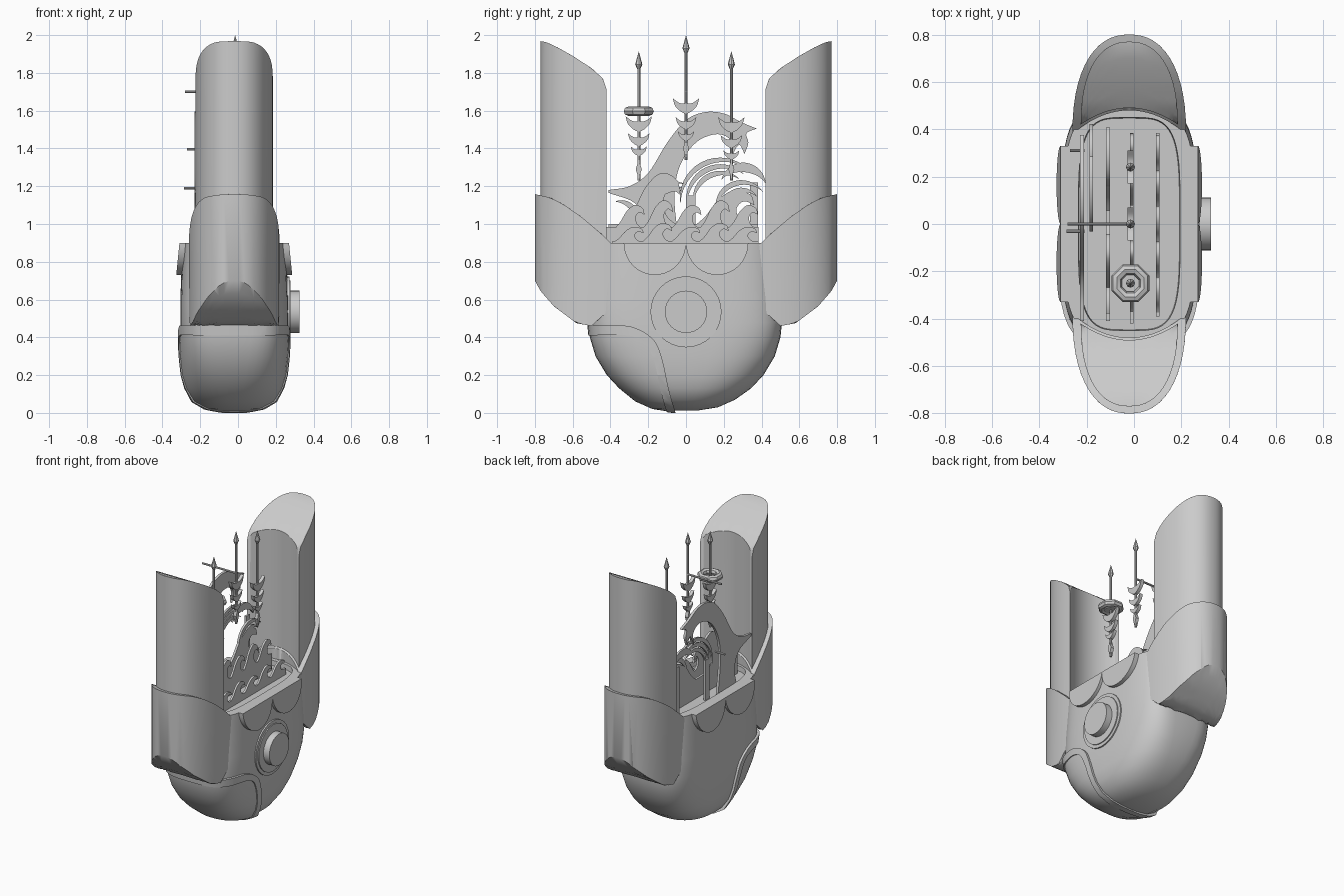
import bpy, bmesh, math
from mathutils import Vector

if "Cube" in bpy.data.objects:
    bpy.data.objects.remove(bpy.data.objects["Cube"])

CX = -0.02  # body centre line in x


def finish(name, bm):
    bmesh.ops.remove_doubles(bm, verts=bm.verts, dist=1e-4)
    bmesh.ops.recalc_face_normals(bm, faces=bm.faces)
    me = bpy.data.meshes.new(name)
    bm.to_mesh(me)
    bm.free()
    ob = bpy.data.objects.new(name, me)
    bpy.context.collection.objects.link(ob)
    return ob


def smooth(pts, n=5):
    """Open Catmull-Rom path through 2D points."""
    P = [Vector(p) for p in pts]
    P = [2 * P[0] - P[1]] + P + [2 * P[-1] - P[-2]]
    out = []
    for i in range(1, len(P) - 2):
        a, b, c, d = P[i - 1:i + 3]
        for k in range(n):
            t = k / n
            out.append(0.5 * (2 * b + (c - a) * t + (2 * a - 5 * b + 4 * c - d) * t * t
                              + (3 * b - a - 3 * c + d) * t ** 3))
    return out + [P[-2]]


def panels(name, polys, x, t):
    """Flat cut-outs in the yz plane, thickness t centred on x."""
    bm = bmesh.new()
    for poly in polys:
        pts = [p for i, p in enumerate(poly) if (Vector(p) - Vector(poly[i - 1])).length > 1e-4]
        f = bm.faces.new([bm.verts.new((x - t / 2, p[0], p[1])) for p in pts])
        r = bmesh.ops.extrude_face_region(bm, geom=[f])
        bmesh.ops.translate(bm, vec=(t, 0, 0),
                            verts=[v for v in r['geom'] if isinstance(v, bmesh.types.BMVert)])
    bmesh.ops.recalc_face_normals(bm, faces=bm.faces)
    me = bpy.data.meshes.new(name)
    bm.to_mesh(me)
    bm.free()
    ob = bpy.data.objects.new(name, me)
    bpy.context.collection.objects.link(ob)
    return ob


def lerp_table(tab, y):
    for (a, za), (b, zb) in zip(tab, tab[1:]):
        if y <= b:
            return za + (zb - za) * max(0, (y - a) / (b - a))
    return tab[-1][1]


# ---- bowl-shaped body, lofted from superellipse rings (z, half x, half y, power)
LEVELS = [(.012, .07, .06, 2.1), (.03, .15, .17, 2.2), (.07, .215, .26, 2.4), (.13, .252, .345, 2.6),
          (.2, .27, .41, 2.9), (.3, .28, .47, 3.3), (.4, .285, .5, 3.7), (.48, .285, .508, 4),
          (.6, .285, .5, 4), (.9, .275, .48, 4)]
RECESS = [(.9, .215, .45, 4), (.865, .212, .447, 4)]


def body(name, levels, d=0.0, n=56):
    bm = bmesh.new()
    rings = []
    for z, hx, hy, p in levels:
        ring = []
        for k in range(n):
            a = 2 * math.pi * k / n
            c, s = math.cos(a), math.sin(a)
            ring.append(bm.verts.new((CX + (hx + d) * math.copysign(abs(c) ** (2 / p), c),
                                      (hy + d) * math.copysign(abs(s) ** (2 / p), s),
                                      z - (min(d, .012) if z < .1 else 0))))
        rings.append(ring)
    for a, b in zip(rings, rings[1:]):
        for k in range(n):
            bm.faces.new((a[k], a[(k + 1) % n], b[(k + 1) % n], b[k]))
    bm.faces.new(rings[0])
    bm.faces.new(rings[-1])
    return finish(name, bm)


body("body", LEVELS + RECESS)

# ---- front lower sheath and its raised edge
EDGE = [(-.7, .462), (-.4, .465), (-.27, .45), (-.17, .385), (-.125, .28), (-.09, .12), (-.04, -.05)]
INNER = [(-.04 + y - .0, z) for y, z in EDGE[3:]]
INNER = [(-.7, .405), (-.4, .412), (-.28, .405)] + [(y, z - .02) for y, z in INNER]


def sheath(name, d, poly):
    ob = body(name, LEVELS, d)
    cut = panels(name + "_cutter", [poly], CX, 1.0)
    m = ob.modifiers.new("cut", 'BOOLEAN')
    m.operation, m.solver, m.object = 'INTERSECT', 'EXACT', cut
    dg = bpy.context.evaluated_depsgraph_get()
    me = bpy.data.meshes.new_from_object(ob.evaluated_get(dg))
    ob.modifiers.clear()
    ob.data = me
    bpy.data.objects.remove(cut)


sheath("front_sheath", .009, smooth(EDGE) + [Vector((-.7, -.05))])
sheath("front_sheath_edge", .016, smooth(EDGE) + smooth(INNER)[::-1])


# ---- D-shaped columns with a hollowed inner face and curved top/bottom
def column(name, sign, hx, y0, depth, hollow, top, bot, bevel, power=2.3, nu=28, nv=8):
    bm = bmesh.new()
    T, B = [], []
    for i in range(nu + 1):
        u = math.sin(math.pi * (i / nu - .5))
        yi = y0 + hollow * (1 - u * u)
        yo = y0 + depth * max(0, 1 - abs(u) ** power) ** (1 / power)
        yi = min(yi, yo)
        tr, br = [], []
        for j in range(nv + 1):
            y = yi + (yo - yi) * j / nv
            tr.append(bm.verts.new((CX + hx * u, sign * y, lerp_table(top, y))))
            br.append(bm.verts.new((CX + hx * u, sign * y, lerp_table(bot, y))))
        T.append(tr)
        B.append(br)
    for i in range(nu):
        for j in range(nv):
            for G in (T, B):
                bm.faces.new((G[i][j], G[i + 1][j], G[i + 1][j + 1], G[i][j + 1]))
        for j in (0, nv):
            bm.faces.new((T[i][j], T[i + 1][j], B[i + 1][j], B[i][j]))
    ob = finish(name, bm)
    m = ob.modifiers.new("bevel", 'BEVEL')
    m.width, m.segments, m.limit_method, m.angle_limit = bevel, 2, 'ANGLE', math.radians(50)


TOWER_TOP = [(.42, 1.71), (.44, 1.77), (.5, 1.825), (.6, 1.89), (.68, 1.935), (.74, 1.963), (.77, 1.968)]
COLLAR_TOP = [(.38, .88), (.45, .95), (.55, 1.035), (.65, 1.105), (.72, 1.14), (.8, 1.158)]
COLLAR_BOT = [(.38, .57), (.5, .46), (.58, .475), (.7, .565), (.77, .645), (.8, .7)]
for label, s in (("front", -1), ("back", 1)):
    column(label + "_tower", s, .205, .42, .35, .07, TOWER_TOP, [(.4, .6), (.8, .72)], .008)
    column(label + "_collar", s, .24, .38, .42, .1, COLLAR_TOP, COLLAR_BOT, .015)

# ---- scalloped flaps on both sides
for label, s in (("right", 1), ("left", -1)):
    arcs = []
    for cy in (-.165, .165):
        arcs.append([(cy + .165 * math.cos(a), .9 - .17 * math.sin(a))
                     for a in [math.pi * k / 20 for k in range(21)]])
    ob = panels(label + "_flaps", arcs, CX + s * .27, .04)
    for v in ob.data.vertices:
        v.co.x += s * (.9 - v.co.z) * .1


# ---- round boss on the right side
def cylinder(name, r, depth, loc, axis='Z', n=32, r2=None):
    rot = (0, math.pi / 2, 0) if axis == 'X' else (0, 0, 0)
    bpy.ops.mesh.primitive_cone_add(vertices=n, radius1=r, radius2=r if r2 is None else r2,
                                    depth=depth, location=loc, rotation=rot)
    bpy.context.object.name = name


cylinder("boss_plate", .188, .03, (.257, 0, .535), 'X')
cylinder("boss_ring", .165, .03, (.264, 0, .535), 'X')
cylinder("boss_knob", .112, .09, (.28, 0, .535), 'X')


# ---- wave cut-outs
def crest(y, z, w, h):
    back = [(-.1, 0), (.15, .3), (.4, .75), (.7, 1), (1, .88), (1.08, .6)]
    face = [(1.08, .6), (.88, .7), (.74, .5), (.82, .2), (1.1, 0)]
    return [(y + w * p[0], z + h * p[1]) for p in smooth(back) + smooth(face)]


def crescent(cy, cz, r, a0, a1, t):
    out, inn = [], []
    for k in range(17):
        f = k / 16
        a = math.radians(a0 + (a1 - a0) * f)
        e = t * math.sin(math.pi * f) * .5
        out.append((cy + (r + e) * math.cos(a), cz + (r + e) * math.sin(a)))
        inn.append((cy + (r - e) * math.cos(a), cz + (r - e) * math.sin(a)))
    return out + inn[::-1][1:-1]


def bar(y0, y1, z0, z1):
    return [(y0, z0), (y1, z0), (y1, z1), (y0, z1)]


panels("waves_near", [bar(-.39, .385, .85, .91)] +
       [crest(-.375 + .15 * k, .9, .14, .085 + .02 * (k % 2)) for k in range(5)], .10, .014)
panels("waves_second", [bar(-.42, .385, .85, .985)] +
       [crest(-.37 + .15 * k, .97, .14, .13 + .025 * (k % 2)) for k in range(5)], -.01, .014)
panels("waves_third", [bar(-.41, .38, .85, 1.0), crest(-.32, .98, .27, .29), crest(.06, .98, .28, .2)] +
       [crescent(-.06, 1.05, r, 70, 175, .025) for r in (.13, .17)] +
       [crescent(.3, 1.08, r, 40, 190, .028) for r in (.1, .14)] +
       [crescent(-.36, 1.02, .1, -20, 100, .03)], -.11, .016)
panels("spray", [crescent(.19, 1.12, r, 50, 185, .028) for r in (.15, .185, .22)] +
       [crescent(.3, 1.17, .13, 20, 150, .05), bar(.0, .05, .85, 1.15), bar(.34, .38, .85, 1.22)],
       -.18, .014)

# ---- tall breaking wave
ridge = [(-.41, 1.18), (-.3, 1.2), (-.2, 1.27), (-.1, 1.43), (0, 1.55), (.1, 1.592), (.2, 1.585),
         (.29, 1.54), (.375, 1.505)]
lip = [(.375, 1.505), (.32, 1.48), (.33, 1.43), (.31, 1.37)]
claw = [(.31, 1.37), (.28, 1.42), (.235, 1.345)]
hollow = [(.235, 1.345), (.245, 1.43), (.18, 1.475), (.08, 1.45), (0, 1.37), (-.05, 1.25), (-.06, 1.1),
          (-.03, .86)]
tail = [(-.25, .86), (-.22, 1.0), (-.27, 1.11), (-.41, 1.165)]
panels("tall_wave", [smooth(ridge) + smooth(lip) + smooth(claw, 3) + smooth(hollow) + smooth(tail)],
       -.22, .018)

# ---- small pins holding the waves
for i, (x0, x1, y, z) in enumerate([(-.28, -.01, 0, 1.7), (-.27, -.21, .31, 1.395), (-.285, -.21, -.03, 1.19)]):
    cylinder(f"pin_{i}", .007, x1 - x0, ((x0 + x1) / 2, y, z), 'X', 8)


# ---- three spears with stacked crescents
def horns(y, z, w):
    low = [(-.5, 0), (-.38, -.33), (0, -.58), (.38, -.33), (.5, 0)]
    high = [(.5, 0), (.25, -.17), (0, -.2), (-.25, -.17), (-.5, 0)]
    return [(y + w * p[0], z + w * p[1]) for p in smooth(low, 4) + smooth(high, 4)]


SX = -.015
for i, (y, tip, low, stack) in enumerate([
        (-.25, 1.915, 1.23, [(1.57, .14), (1.48, .115), (1.41, .085)]),
        (0, 2.0, 1.34, [(1.665, .14), (1.565, .11), (1.49, .085)]),
        (.24, 1.915, 1.23, [(1.565, .14), (1.47, .115), (1.39, .085)])]):
    cylinder(f"spear_shaft_{i}", .008, tip - .06 - low, (SX, y, (tip - .06 + low) / 2), n=8)
    cylinder(f"spear_tip_{i}", .019, .07, (SX, y, tip - .035), n=8, r2=0)
    cylinder(f"spear_tip_base_{i}", .008, .025, (SX, y, tip - .0825), n=8, r2=.019)
    d = low + .06
    panels(f"spear_crescents_{i}", [horns(y, z, w) for z, w in stack] +
           [[(y, d - .05), (y + .016, d), (y, d + .05), (y - .016, d)]], SX, .024)

# ---- eight-sided lookout ring on the front spear
bpy.ops.mesh.primitive_torus_add(major_segments=8, minor_segments=8, major_radius=.062,
                                 minor_radius=.024, location=(SX, -.25, 1.597),
                                 rotation=(0, 0, math.pi / 8))
bpy.context.object.name = "lookout_ring"
cylinder("lookout_floor", .045, .012, (SX, -.25, 1.58), n=8)

# ---- shading
bpy.ops.object.select_all(action='DESELECT')
for ob in bpy.context.scene.objects:
    ob.select_set(True)
    bpy.context.view_layer.objects.active = ob
bpy.ops.object.shade_smooth_by_angle(angle=math.radians(32))
